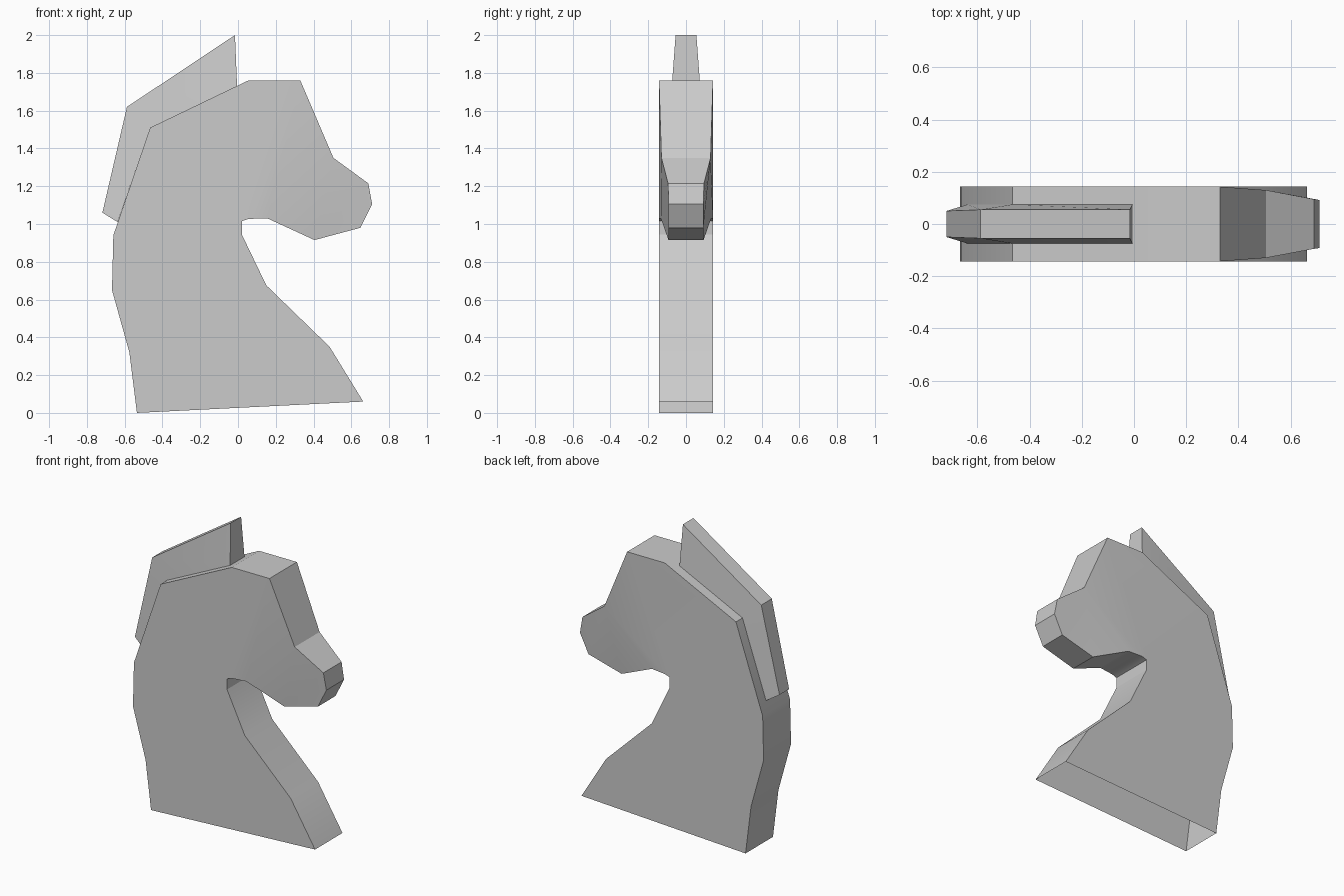
import bpy, bmesh, math

if "Cube" in bpy.data.objects:
    bpy.data.objects.remove(bpy.data.objects["Cube"])


def build(name, points, rim, sides, angle):
    """Mirror an (x, z, half width) outline across y and skin it."""
    bm = bmesh.new()
    left = [bm.verts.new((x, -w, z)) for x, z, w in points]
    right = [bm.verts.new((x, w, z)) for x, z, w in points]
    for a, b in rim:
        bm.faces.new((left[a], left[b], right[b], right[a]))
    for ids in sides:
        bm.faces.new([left[i] for i in ids])
        bm.faces.new([right[i] for i in reversed(ids)])
    bmesh.ops.recalc_face_normals(bm, faces=bm.faces[:])
    mesh = bpy.data.meshes.new(name)
    bm.to_mesh(mesh)
    bm.free()
    obj = bpy.data.objects.new(name, mesh)
    bpy.context.collection.objects.link(obj)
    bpy.ops.object.select_all(action='DESELECT')
    obj.select_set(True)
    bpy.context.view_layer.objects.active = obj
    bpy.ops.object.shade_smooth_by_angle(angle=math.radians(angle))
    return obj


# Head and neck: full-width slab that narrows towards the muzzle, open underneath
W = 0.143
head = [
    (-0.535, 0.0, W), (-0.575, 0.32, W), (-0.667, 0.65, W), (-0.66, 0.94, W),
    (-0.465, 1.51, W), (0.055, 1.76, W), (0.33, 1.76, W),
    (0.505, 1.35, 0.13), (0.69, 1.215, 0.095), (0.71, 1.105, 0.092),
    (0.648, 0.98, 0.092), (0.405, 0.915, 0.093), (0.155, 1.03, 0.133),
    (0.055, 1.027, W), (0.02, 1.015, W), (0.02, 0.945, W),
    (0.15, 0.675, W), (0.485, 0.35, W), (0.663, 0.06, W),
]
n = len(head)
build("horse_head", head, [(i, i + 1) for i in range(n - 1)],
      [[0, 1, 2, 3, 4, 5, 6, 13, 14, 15, 16, 17, 18],
       [6, 7, 12, 13], [7, 11, 12], [7, 8, 9, 10, 11]], 25)

# Mane: tapered ridge along the back of the head, base sunk into the neck
mane = [
    (-0.005, 1.73, 0.075), (-0.465, 1.508, 0.075), (-0.637, 1.01, 0.075),
    (-0.718, 1.06, 0.05), (-0.588, 1.62, 0.055), (-0.016, 2.0, 0.055),
]
build("mane", mane, [(2, 3), (3, 4), (4, 5), (5, 0)],
      [[0, 1, 4, 5], [1, 2, 3, 4]], 15)
